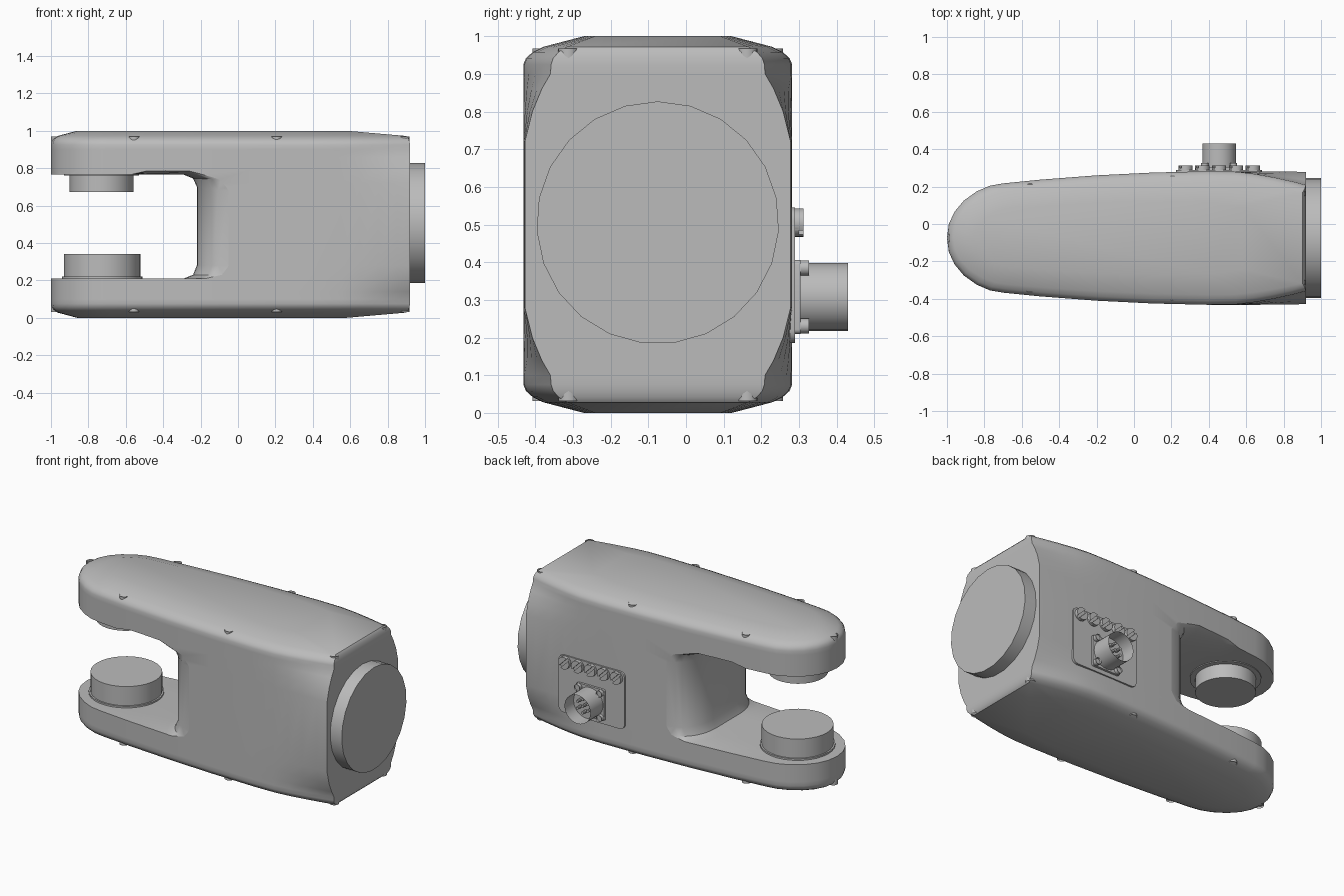
import bpy, bmesh, math
from mathutils import Matrix, Vector

cube = bpy.data.objects.get("Cube")
if cube:
    bpy.data.objects.remove(cube, do_unlink=True)

grey = bpy.data.materials.new("light_grey")
grey.use_nodes = True
grey.diffuse_color = (0.5, 0.5, 0.5, 1)
grey.node_tree.nodes["Principled BSDF"].inputs["Base Color"].default_value = (0.5, 0.5, 0.5, 1)

YC = -0.075  # centre line of the body


def finish(name, bm, angle=32):
    bmesh.ops.recalc_face_normals(bm, faces=bm.faces)
    mesh = bpy.data.meshes.new(name)
    bm.to_mesh(mesh)
    bm.free()
    mesh.materials.append(grey)
    obj = bpy.data.objects.new(name, mesh)
    bpy.context.collection.objects.link(obj)
    smooth(obj, angle)
    return obj


def smooth(obj, angle):
    bpy.ops.object.select_all(action='DESELECT')
    obj.select_set(True)
    bpy.context.view_layer.objects.active = obj
    bpy.ops.object.shade_smooth_by_angle(angle=math.radians(angle))


def loft(rings):
    bm = bmesh.new()
    loops = [[bm.verts.new(p) for p in ring] for ring in rings]
    n = len(loops[0])
    for a, b in zip(loops, loops[1:]):
        for i in range(n):
            j = (i + 1) % n
            bm.faces.new((a[i], a[j], b[j], b[i]))
    bm.faces.new(loops[0][::-1])
    bm.faces.new(loops[-1])
    return bm


def prism(name, pts, loc, axis, depth, recess=None):
    """Extrude a flat outline from loc along axis, optionally sinking its top."""
    frame = Matrix.Translation(loc) @ Vector(axis).to_track_quat('Z', 'Y').to_matrix().to_4x4()
    bm = loft([[(x, y, z) for x, y in pts] for z in (0, depth)])
    if recess:
        bm.faces.ensure_lookup_table()
        top = bm.faces[-1]
        bmesh.ops.inset_individual(bm, faces=[top], thickness=recess[0])
        for v in top.verts:
            v.co.z -= recess[1]
    bm.transform(frame)
    return finish(name, bm)


def arc(r, n, start=90, sweep=360, cx=0, cy=0):
    count = n if sweep == 360 else n + 1
    return [(cx + r * math.cos(math.radians(start + sweep * i / n)),
             cy + r * math.sin(math.radians(start + sweep * i / n))) for i in range(count)]


def round_rect(hx, hy, r):
    pts = []
    for k, (sx, sy) in enumerate([(1, 1), (-1, 1), (-1, -1), (1, -1)]):
        pts += arc(r, 4, 90 * k, 90, sx * (hx - r), sy * (hy - r))
    return pts


def slotted_screw(name, loc, axis, r, h, turn):
    prism(name + "_base", arc(r, 16), loc, axis, h * 0.5)
    for k in (0, 180):
        prism(name + "_head", arc(r, 8, turn + k + 12, 156), loc, axis, h)


# Body: plan half-outline (x, half width), stacked in rings by height
plan = [(-1, 0), (-.99, .075), (-.96, .14), (-.91, .2), (-.84, .25), (-.77, .28),
        (-.7, .292), (-.5, .312), (-.2, .335), (.1, .35), (.4, .357), (.55, .357),
        (.65, .357), (.75, .356), (.85, .355), (.92, .353)]


def body_ring(z, left, right, width, corner):
    x0, x1 = -1 + left, .92 - right
    half = []
    for x, w in plan:
        pinch = corner * max(0, (x - .5) / .42) ** 1.5
        half.append((x0 + (x + 1) / 1.92 * (x1 - x0), (w - pinch) * width))
    return [(x, YC - w, z) for x, w in half] + [(x, YC + w, z) for x, w in half[:0:-1]]


# height, left inset, right inset, width scale, end corner pinch
levels = [(.72, 0, 0, 1, 0), (.8, 0, 0, 1, .02), (.86, 0, 0, 1, .045), (.9, 0, 0, 1, .068),
          (.925, 0, 0, 1, .07), (.942, .003, .003, .98, .07), (.958, .012, .008, .93, .07),
          (.972, .035, .02, .85, .07), (1, .14, .34, .55, .05)]
rings = [body_ring(1 - l[0], *l[1:]) for l in reversed(levels)] + [body_ring(*l) for l in levels]
body = finish("fork_body", loft(rings))

# Mouth: profile opens out from the centre towards both sides
inner = [(-1.2, .21), (-.29, .21), (-.24, .23), (-.22, .28), (-.22, .7),
         (-.24, .745), (-.29, .765), (-.5, .765), (-.58, .765), (-1.2, .765)]
outer = [(-1.2, .21), (-.15, .21), (-.08, .23), (-.05, .28), (-.05, .68),
         (-.09, .74), (-.25, .795), (-.48, .805), (-.58, .765), (-1.2, .765)]
stations = [.12, .17, .21, .25, .28, .31, .33, .342, .5]
sections = []
for y in [-s for s in reversed(stations)] + stations:
    u = min(1, (abs(y) - .12) / .222)
    f = 1 - math.sqrt(max(0, 1 - u * u))
    sections.append([(a[0] + (b[0] - a[0]) * f, YC + y, a[1] + (b[1] - a[1]) * f)
                     for a, b in zip(inner, outer)])
cut_bm = loft(sections)
bmesh.ops.triangulate(cut_bm, faces=cut_bm.faces)
cutter = finish("mouth_cutter", cut_bm)
cutter.hide_render = True
mod = body.modifiers.new("mouth", 'BOOLEAN')
mod.operation = 'DIFFERENCE'
mod.solver = 'EXACT'
mod.object = cutter
bpy.context.view_layer.objects.active = body
bpy.ops.object.modifier_apply(modifier=mod.name)
bpy.data.objects.remove(cutter, do_unlink=True)
smooth(body, 32)

# Round end flange and the two facing discs in the mouth
prism("end_flange", arc(.322, 23), (.9, YC, .505), (1, 0, 0), .1)
prism("lower_disc", arc(.205, 32), (-.725, YC, .2), (0, 0, 1), .14)
prism("lower_disc_collar", arc(.215, 32), (-.725, YC, .2), (0, 0, 1), .02)
prism("upper_disc", arc(.17, 32), (-.73, YC, .78), (0, 0, -1), .107)
prism("upper_disc_collar", arc(.2, 32), (-.73, YC, .78), (0, 0, -1), .02)

# Cover screws, same on top and bottom
spots = [(-.972, 0)] + [(x, s * w) for x, w in ((-.555, .264), (.207, .305), (.889, .237)) for s in (1, -1)]
for x, y in spots:
    for z, d in ((.9, 1), (.1, -1)):
        prism("cover_screw", arc(.028, 16), (x, YC + y, z), (0, 0, d), .068, (.011, .012))

# Rear panel with its row of slotted screws
PX = .455
prism("rear_panel", round_rect(.23, .18, .035), (PX, .26, .365), (0, 1, 0), .03)
for i in range(5):
    slotted_screw("panel_screw", (PX + (i - 2) * .09, .285, .505), (0, 1, 0), .038, .027, 45)

# Connector: square base, hollow barrel, insert pins, corner screws
PZ = .308
prism("connector_base", round_rect(.098, .098, .012), (PX, .28, PZ), (0, 1, 0), .024)
prism("connector_barrel", arc(.09, 28), (PX, .29, PZ), (0, 1, 0), .14, (.018, .09))
for x, z in [(0, 0)] + arc(.042, 6):
    prism("connector_pin", arc(.009, 8), (PX + x, .33, PZ + z), (0, 1, 0), .05)
for sx in (-1, 1):
    for sz in (-1, 1):
        prism("connector_screw", arc(.02, 14), (PX + sx * .077, .295, PZ + sz * .077),
              (0, 1, 0), .032, (.008, .01))
